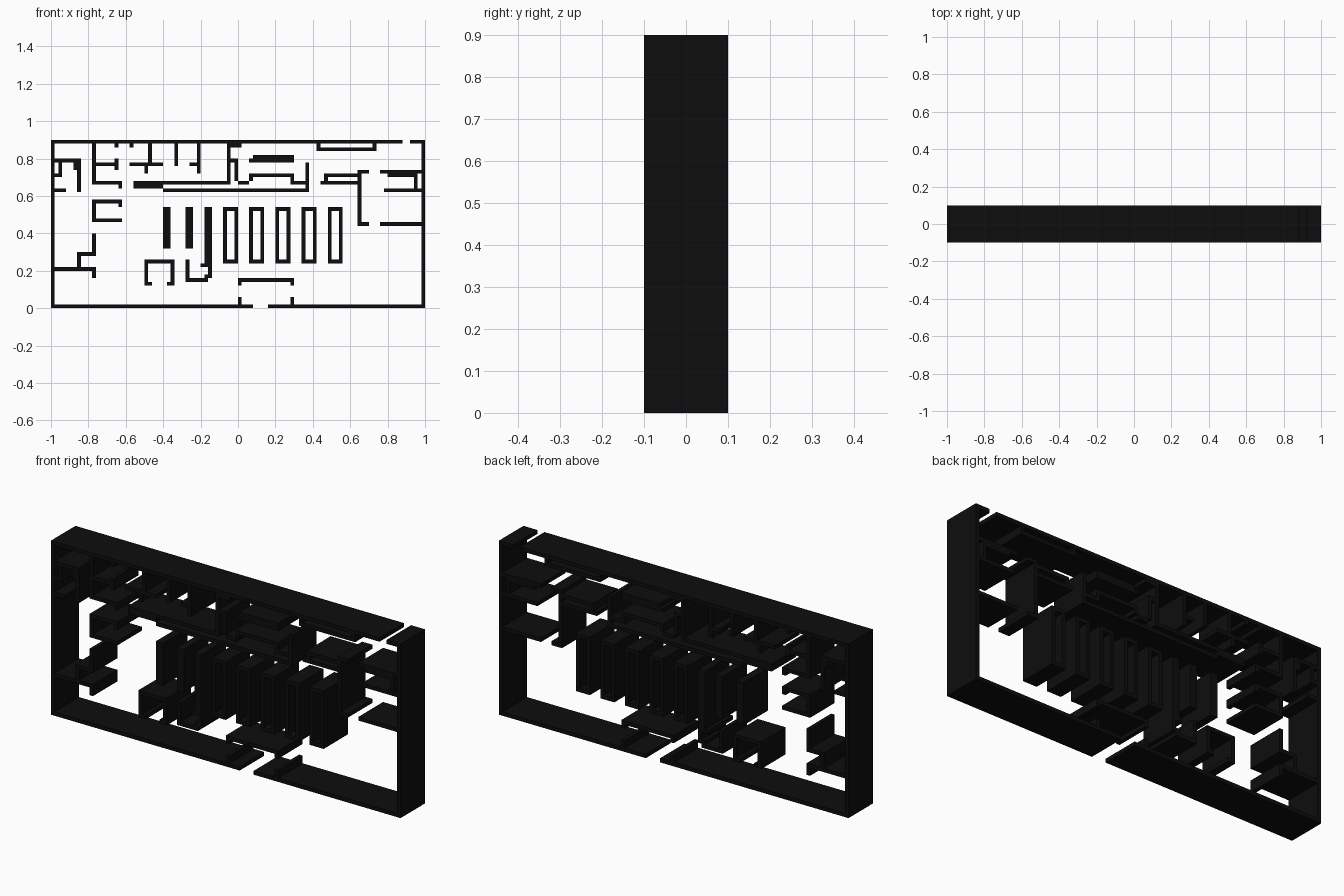
import bpy, bmesh

if "Cube" in bpy.data.objects:
    bpy.data.objects.remove(bpy.data.objects["Cube"])

C = 0.02      # grid module: one wall thickness
D = 0.1       # half depth

black = bpy.data.materials.new("black")
black.diffuse_color = (0.004, 0.004, 0.004, 1)
black.use_nodes = True
black.node_tree.nodes["Principled BSDF"].inputs["Base Color"].default_value = black.diffuse_color


def build(name, *rects):
    """Union of module rectangles (x0, x1, z0, z1) extruded through the depth."""
    cells = {(i, k) for a, b, c, d in rects for i in range(a, b) for k in range(c, d)}
    bm = bmesh.new()

    def quad(pts):
        bm.faces.new([bm.verts.new((x * C, y, z * C)) for x, y, z in pts])

    for i, k in cells:
        ring = [(i, k), (i + 1, k), (i + 1, k + 1), (i, k + 1)]
        quad([(x, -D, z) for x, z in ring])
        quad([(x, D, z) for x, z in reversed(ring)])
        sides = [(0, -1), (1, 0), (0, 1), (-1, 0)]
        for n, (di, dk) in enumerate(sides):
            if (i + di, k + dk) not in cells:
                (x0, z0), (x1, z1) = ring[n], ring[(n + 1) % 4]
                quad([(x0, -D, z0), (x0, D, z0), (x1, D, z1), (x1, -D, z1)])
    bmesh.ops.remove_doubles(bm, verts=bm.verts, dist=1e-5)
    bmesh.ops.recalc_face_normals(bm, faces=bm.faces)
    me = bpy.data.meshes.new(name)
    bm.to_mesh(me)
    bm.free()
    me.materials.append(black)
    ob = bpy.data.objects.new(name, me)
    bpy.context.collection.objects.link(ob)


def h(z, x0, x1):
    return (x0, x1, z, z + 1)


def v(x, z0, z1):
    return (x, x + 1, z0, z1)


# Outer walls with door gaps top and bottom
build("outer_walls", v(-50, 0, 45), v(49, 0, 45), h(0, -50, 4), h(0, 8, 50),
      h(44, -50, 44), h(44, 46, 50))

# Upper left corner rooms
build("corner_room", h(39, -49, -42), v(-43, 31, 40), v(-48, 35, 39),
      h(35, -49, -47), v(-44, 37, 40), h(31, -49, -46))
build("left_offices", v(-39, 33, 44), h(38, -39, -32), v(-33, 37, 40),
      h(33, -39, -31), v(-32, 32, 34), v(-33, 43, 44))

# Row of small rooms along the top
build("small_rooms", v(-29, 43, 44), h(38, -29, -20), v(-25, 36, 39),
      v(-24, 38, 44), v(-17, 38, 44), v(-11, 36, 44), h(38, -13, -10))
build("closet", v(-3, 34, 44), h(43, -2, 1), h(39, -3, 0), v(-1, 34, 40))

# Corridor walls
build("corridor", (-28, -20, 32, 34), h(33, -20, -2), h(31, -20, 19),
      v(18, 31, 39), h(33, 14, 18), h(33, 0, 3))
build("service_desk", h(35, 3, 15), v(3, 34, 36), v(14, 34, 36))
build("long_counter", h(39, 3, 15), h(40, 4, 15))
build("top_alcove", v(21, 42, 44), h(42, 21, 37), v(36, 42, 44))

# Right hand rooms
build("right_room", h(33, 22, 33), h(35, 23, 33), v(23, 34, 36), v(32, 22, 37),
      h(36, 32, 35), h(22, 32, 35), h(22, 38, 49))
build("right_store", h(36, 38, 49), h(35, 40, 47), v(47, 31, 36), h(31, 39, 49))

# Left side nooks
build("left_booth", h(28, -39, -31), v(-39, 23, 29), h(23, -39, -31), v(-32, 27, 29))
build("lower_left_nook", v(-39, 14, 20), h(14, -43, -38), v(-43, 10, 15),
      h(10, -49, -38), v(-39, 8, 11))

# Solid shelves, and a long one joining an L-shaped counter
for n, x in enumerate((-20, -14)):
    build(f"solid_shelf_{n + 1}", (x, x + 2, 16, 27))
build("long_shelf", (-9, -7, 11, 27), v(-8, 8, 12), h(11, -10, -8))
build("corner_counter", h(7, -14, -8), v(-14, 7, 13), v(-9, 7, 9))
build("checkout_booth", h(12, -25, -17), v(-25, 6, 13), v(-18, 6, 13),
      h(6, -25, -23), h(6, -19, -17))

# Five hollow aisle shelves
for n in range(5):
    x = -4 + 7 * n
    build(f"aisle_shelf_{n + 1}", v(x, 12, 27), v(x + 3, 12, 27),
          h(12, x, x + 4), h(26, x, x + 4))

# Entrance lobby
build("entrance_lobby", h(7, 0, 15), *[v(x, z, z + 2) for x in (0, 14) for z in (1, 6)])
